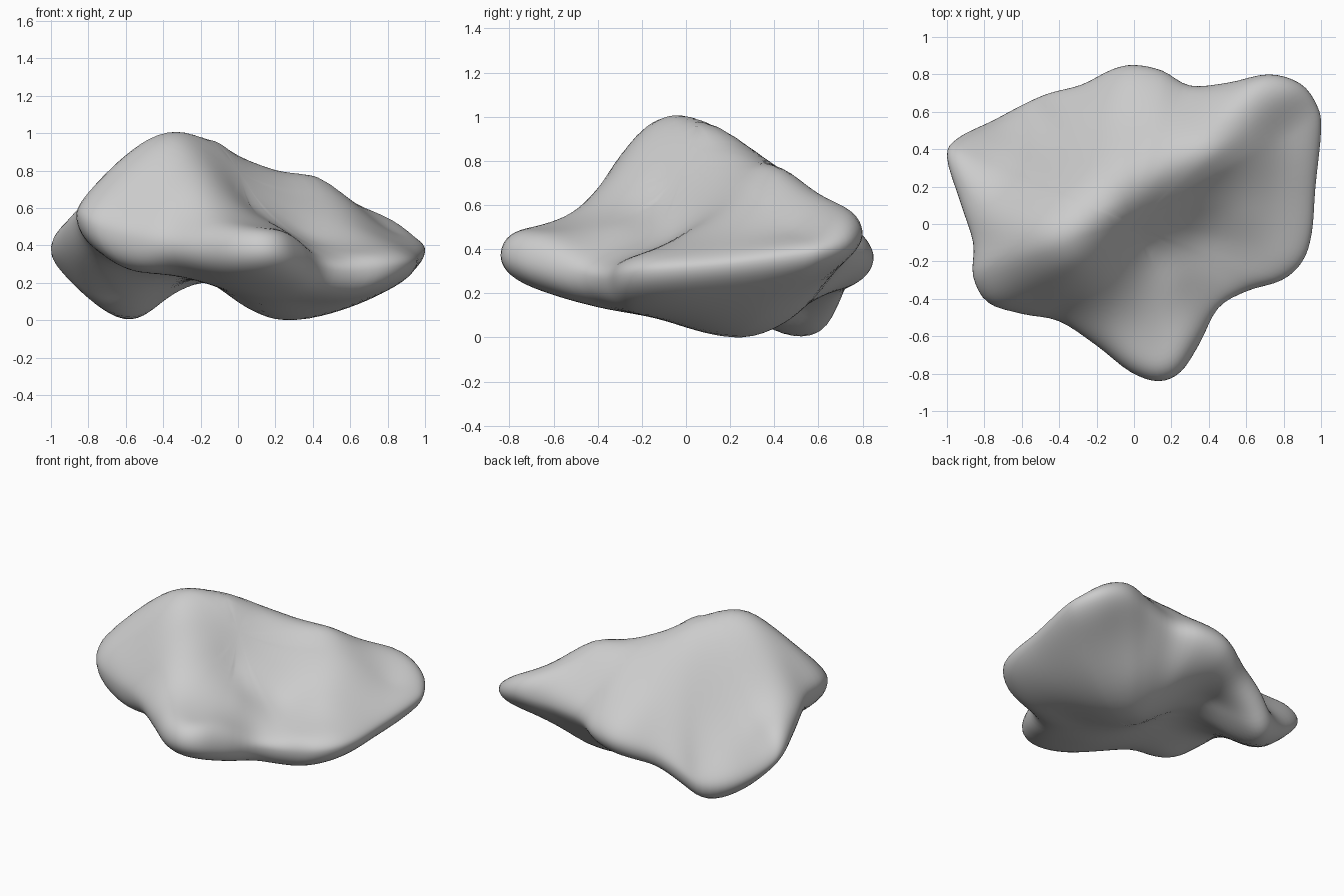
import bpy, bmesh, math
from mathutils import Vector

if "Cube" in bpy.data.objects:
    bpy.data.objects.remove(bpy.data.objects["Cube"])

# Rim of the blob, seen from above (x, y, height)
RIM = [(-1, .36, .41), (-.94, .46, .32), (-.75, .555, .18), (-.58, .645, .14), (-.45, .70, .23),
       (-.28, .745, .32), (-.12, .825, .37), (0, .85, .39), (.15, .82, .41), (.3, .74, .43),
       (.5, .755, .47), (.72, .8, .50), (.89, .75, .46), (.98, .63, .42), (1, .5, .40),
       (.97, .2, .36), (.95, -.05, .34), (.9, -.2, .33), (.79, -.3, .31), (.6, -.36, .29),
       (.45, -.45, .31), (.35, -.64, .35), (.25, -.79, .39), (.13, -.84, .40), (-.02, -.79, .40),
       (-.2, -.65, .41), (-.4, -.52, .44), (-.6, -.48, .48), (-.78, -.42, .54), (-.86, -.28, .59),
       (-.86, -.1, .57), (-.93, .12, .50)]

# Upper surface: hill, ridge running to the right back, front and right lobes
TOP = [(-.32, -.04, 1.04), (-.5, -.05, .99), (-.68, -.1, .86), (-.1, .08, .98), (.12, .24, .86),
       (.42, .38, .81), (.6, .64, .67), (.3, .55, .71), (0, .55, .68), (-.25, .3, .84),
       (-.45, .42, .53), (-.72, .25, .6), (-.32, -.2, .97), (-.32, -.37, .76), (-.6, -.33, .77),
       (0, -.5, .58), (.14, -.68, .53), (.22, -.3, .53), (.06, -.12, .65), (.36, -.05, .49),
       (.6, .05, .53), (.75, .2, .51), (.8, .5, .52), (.78, -.15, .43), (.45, .18, .64),
       (-.77, -.15, .79)]

# Underside: left back foot, right belly and the arch between them
BOTTOM = [(-.58, .53, .0), (-.68, .42, .04), (-.42, .5, .12), (.2, .27, .03), (.42, .3, .05),
          (0, .2, .12), (.7, .3, .14), (.1, -.35, .16), (.35, -.15, .12), (.4, .52, .14),
          (-.22, .15, .27), (-.25, .45, .25), (-.5, .3, .14), (-.6, 0, .31), (-.55, -.3, .28),
          (-.25, -.35, .25), (0, .6, .21)]


def solve(a, b):
    n = len(b)
    m = [row[:] + [v] for row, v in zip(a, b)]
    for i in range(n):
        p = max(range(i, n), key=lambda k: abs(m[k][i]))
        m[i], m[p] = m[p], m[i]
        for k in range(i + 1, n):
            f = m[k][i] / m[i][i]
            if f:
                for c in range(i, n + 1):
                    m[k][c] -= f * m[i][c]
    out = [0.0] * n
    for i in reversed(range(n)):
        out[i] = (m[i][n] - sum(m[i][c] * out[c] for c in range(i + 1, n))) / m[i][i]
    return out


def kernel(dx, dy):
    d = dx * dx + dy * dy
    return d * math.log(d) if d > 1e-12 else 0.0


def smooth_surface(pts):
    """Thin-plate height field through scattered points."""
    n = len(pts)
    a = [[kernel(p[0] - q[0], p[1] - q[1]) + (.008 if p is q else 0) for q in pts]
         + [1, p[0], p[1]] for p in pts]
    a += [[q[k] if k < 2 else 1 for q in pts] + [0, 0, 0] for k in (2, 0, 1)]
    w = solve(a, [p[2] for p in pts] + [0, 0, 0])
    return lambda x, y: (sum(w[i] * kernel(x - pts[i][0], y - pts[i][1]) for i in range(n))
                         + w[n] + w[n + 1] * x + w[n + 2] * y)


def closed_spline(points, steps):
    v = [Vector(p) for p in points]
    out = []
    for i in range(len(v)):
        a, b, c, d = (v[(i + k) % len(v)] for k in (-1, 0, 1, 2))
        for s in range(steps):
            t = s / steps
            out.append(.5 * (2 * b + (c - a) * t + (2 * a - 5 * b + 4 * c - d) * t * t
                             + (3 * b - a - 3 * c + d) * t ** 3))
    return out


def edge_up(x, y):
    """Half thickness of the rim above its widest line."""
    return .09 if x > .4 and y < .7 else .15


def edge_down(x, y):
    return .2 if x < -.5 and y < .2 else .14


top = smooth_surface(TOP + [(x * .95, y * .95, z + edge_up(x, y)) for x, y, z in RIM])
bottom = smooth_surface(BOTTOM + [(x * .95, y * .95, z - edge_down(x, y)) for x, y, z in RIM])
rim = closed_spline(RIM, 4)
N, RINGS = len(rim), 24

# Blob: rings spread from the top centre over the rounded rim to the bottom centre
bm = bmesh.new()
rings = []
for j in range(1, 2 * RINGS):
    r = math.sin(math.pi / 2 * j / RINGS)
    w = math.sqrt(max(0, 1 - r ** 9))
    field = top if j <= RINGS else bottom
    ring = []
    for p in rim:
        x, y = p.x * r, p.y * r
        ring.append(bm.verts.new((x, y, p.z + (field(x, y) - p.z) * w)))
    rings.append(ring)
for a, b in zip(rings, rings[1:]):
    for i in range(N):
        k = (i + 1) % N
        bm.faces.new((a[i], b[i], b[k], a[k]))
for ring, field in ((rings[0], top), (rings[-1], bottom)):
    c = bm.verts.new((0, 0, field(0, 0)))
    for i in range(N):
        bm.faces.new((c, ring[i], ring[(i + 1) % N]))
# Soften the last ripples
for _ in range(4):
    bmesh.ops.smooth_vert(bm, verts=[v for v in bm.verts if v.co.xy.length > .15], factor=.3,
                          use_axis_x=False, use_axis_y=False, use_axis_z=True)
bmesh.ops.recalc_face_normals(bm, faces=bm.faces)
low = min(v.co.z for v in bm.verts)
bmesh.ops.translate(bm, verts=bm.verts, vec=(0, 0, -low))
for f in bm.faces:
    f.smooth = True

mesh = bpy.data.meshes.new("smooth_blob")
bm.to_mesh(mesh)
bm.free()
bpy.context.collection.objects.link(bpy.data.objects.new("smooth_blob", mesh))
